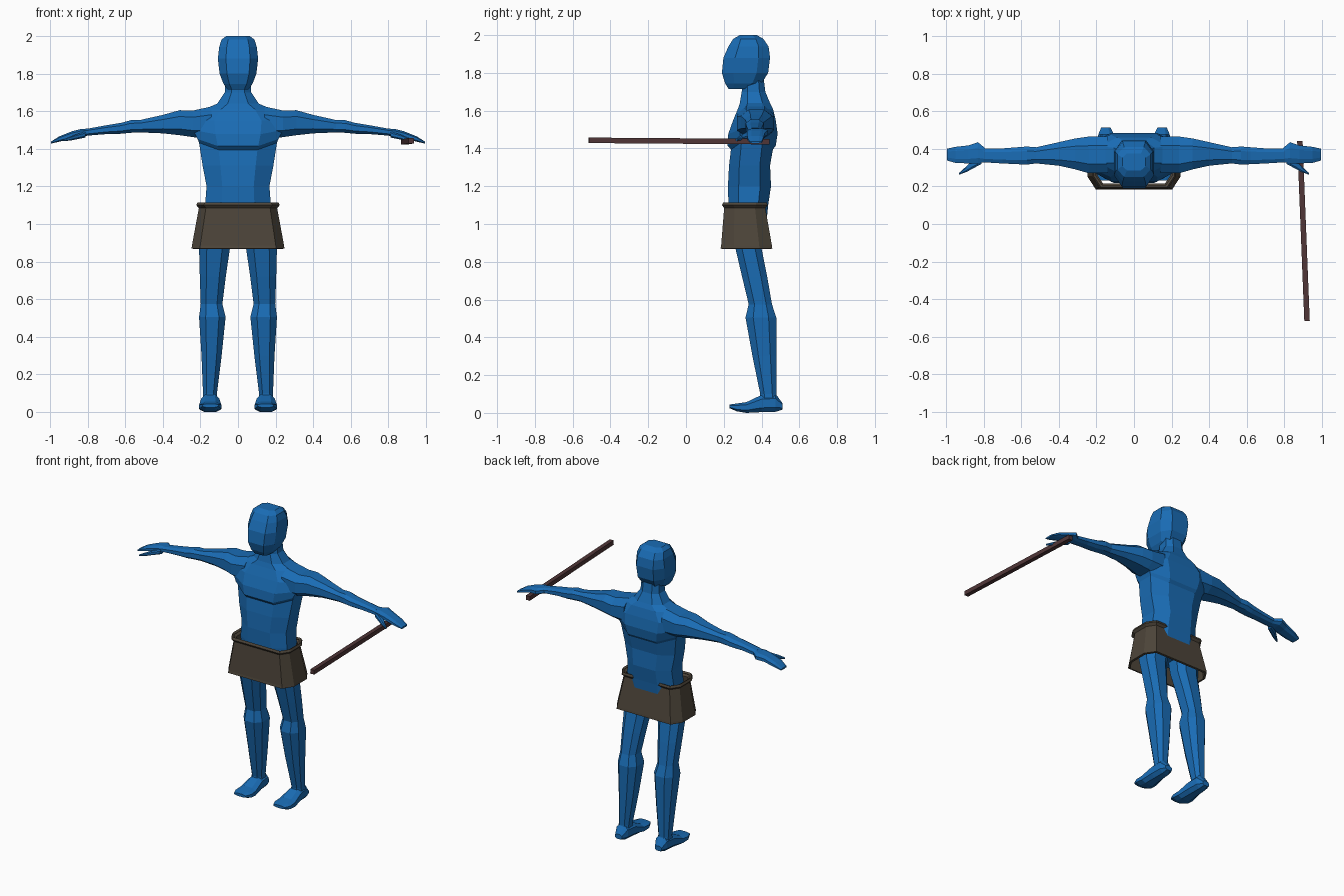
import bpy, bmesh
from mathutils import Vector


def material(name, rgb):
    m = bpy.data.materials.new(name)
    m.diffuse_color = (*rgb, 1)
    return m


SKIN = material("blue_skin", (0.01, 0.15, 0.46))
CLOTH = material("brown_cloth", (0.075, 0.06, 0.042))
WOOD = material("dark_wood", (0.08, 0.036, 0.038))


def loft(name, axis, rings, mat, k=(0.5, 0.5), caps=True, mirror=False):
    """Chamfered-box cross sections (t, a0, a1, b0, b1[, side lift]) joined along an axis."""
    ka, kb = k
    shape = [(1, -kb), (1, kb), (ka, 1), (-ka, 1), (-1, kb), (-1, -kb), (-ka, -1), (ka, -1)]
    bm = bmesh.new()
    loops = []
    for t, a0, a1, b0, b1, *lift in rings:
        loop = []
        for u, v in shape:
            a = (a0 + a1) / 2 + u * (a1 - a0) / 2
            b = (b0 + b1) / 2 + v * (b1 - b0) / 2
            s = t + (lift[0] * u * u if lift else 0)
            co = {"x": (s, a, b), "y": (a, s, b), "z": (a, b, s)}[axis]
            loop.append(bm.verts.new(co))
        loops.append(loop)
    for lo, hi in zip(loops, loops[1:]):
        for i in range(8):
            j = (i + 1) % 8
            bm.faces.new((lo[i], lo[j], hi[j], hi[i]))
    if caps:
        bm.faces.new(loops[0])
        bm.faces.new(loops[-1])
    bmesh.ops.recalc_face_normals(bm, faces=bm.faces)
    me = bpy.data.meshes.new(name)
    bm.to_mesh(me)
    bm.free()
    me.materials.append(mat)
    ob = bpy.data.objects.new(name, me)
    bpy.context.collection.objects.link(ob)
    if mirror:
        ob.modifiers.new("mirror", "MIRROR").use_mirror_merge = False
    return ob


def centred(rows):
    """Turn (z, half width, front, back, ...) into loft rings centred on x = 0."""
    return [(z, -w, w, *rest) for z, w, *rest in rows]


# Torso with chest overhang, shoulders and neck
loft("torso", "z", centred([
    (0.95, 0.17, 0.24, 0.42),
    (1.10, 0.175, 0.225, 0.435),
    (1.20, 0.167, 0.222, 0.45),
    (1.31, 0.188, 0.228, 0.445),
    (1.382, 0.207, 0.238, 0.46, 0.05),
    (1.402, 0.215, 0.219, 0.475, 0.05),
    (1.47, 0.24, 0.224, 0.485, 0.03),
    (1.55, 0.25, 0.25, 0.475),
    (1.61, 0.18, 0.275, 0.46),
    (1.64, 0.11, 0.285, 0.445),
    (1.70, 0.07, 0.295, 0.42),
    (1.78, 0.065, 0.30, 0.41)]), SKIN)

# Head with flat face panel
loft("head", "z", centred([
    (1.715, 0.055, 0.225, 0.33),
    (1.745, 0.077, 0.207, 0.40),
    (1.80, 0.098, 0.19, 0.435),
    (1.88, 0.107, 0.198, 0.445),
    (1.94, 0.10, 0.225, 0.437),
    (1.98, 0.088, 0.25, 0.41),
    (2.00, 0.062, 0.285, 0.375)]), SKIN, k=(0.6, 0.5))

# Arms, hands and thumbs
loft("arms", "x", [
    (0.14, 0.27, 0.465, 1.45, 1.625),
    (0.24, 0.27, 0.465, 1.462, 1.603),
    (0.31, 0.29, 0.455, 1.472, 1.605),
    (0.40, 0.31, 0.435, 1.482, 1.580),
    (0.52, 0.322, 0.408, 1.487, 1.553),
    (0.57, 0.316, 0.412, 1.485, 1.552),
    (0.62, 0.318, 0.408, 1.48, 1.538),
    (0.70, 0.322, 0.402, 1.478, 1.525),
    (0.80, 0.328, 0.402, 1.470, 1.507)], SKIN, mirror=True)
loft("hands", "x", [
    (0.79, 0.33, 0.402, 1.472, 1.507),
    (0.83, 0.322, 0.435, 1.463, 1.506),
    (0.88, 0.322, 0.418, 1.455, 1.494),
    (0.95, 0.325, 0.41, 1.438, 1.466),
    (0.995, 0.338, 0.40, 1.427, 1.438)], SKIN, mirror=True)
loft("thumbs", "x", [
    (0.81, 0.32, 0.36, 1.46, 1.492),
    (0.86, 0.293, 0.335, 1.45, 1.477),
    (0.89, 0.277, 0.308, 1.444, 1.466),
    (0.93, 0.262, 0.272, 1.44, 1.45)], SKIN, mirror=True)

# Legs and feet
loft("legs", "z", [
    (1.00, 0.03, 0.20, 0.24, 0.42),
    (0.87, 0.043, 0.207, 0.262, 0.40),
    (0.72, 0.065, 0.203, 0.297, 0.43),
    (0.575, 0.083, 0.198, 0.332, 0.455),
    (0.505, 0.066, 0.207, 0.315, 0.478),
    (0.30, 0.087, 0.194, 0.352, 0.478),
    (0.10, 0.112, 0.186, 0.393, 0.478),
    (0.04, 0.107, 0.19, 0.39, 0.49)], SKIN, mirror=True)
loft("feet", "y", [
    (0.512, 0.125, 0.175, 0.018, 0.05),
    (0.475, 0.106, 0.19, 0.006, 0.10),
    (0.40, 0.10, 0.195, 0.004, 0.095),
    (0.32, 0.09, 0.205, 0.0, 0.057),
    (0.27, 0.088, 0.207, 0.008, 0.05),
    (0.23, 0.105, 0.19, 0.025, 0.044)], SKIN, mirror=True)

# Open flared loincloth with a rim
skirt = loft("loincloth", "z", centred([
    (0.87, 0.247, 0.183, 0.457),
    (0.885, 0.245, 0.186, 0.455),
    (1.085, 0.208, 0.202, 0.42),
    (1.10, 0.222, 0.19, 0.432),
    (1.115, 0.215, 0.197, 0.427)]), CLOTH, k=(0.82, 0.5), caps=False)
solid = skirt.modifiers.new("thickness", "SOLIDIFY")
solid.thickness = 0.015
solid.offset = -1

# Square stick under the hand
bpy.ops.mesh.primitive_cube_add(size=1)
stick = bpy.context.object
stick.name = "stick"
a, b = Vector((0.882, 0.442, 1.436)), Vector((0.92, -0.515, 1.443))
stick.location = (a + b) / 2
stick.rotation_euler = (b - a).to_track_quat("Y", "Z").to_euler()
stick.scale = (0.029, (b - a).length, 0.029)
stick.data.materials.append(WOOD)
